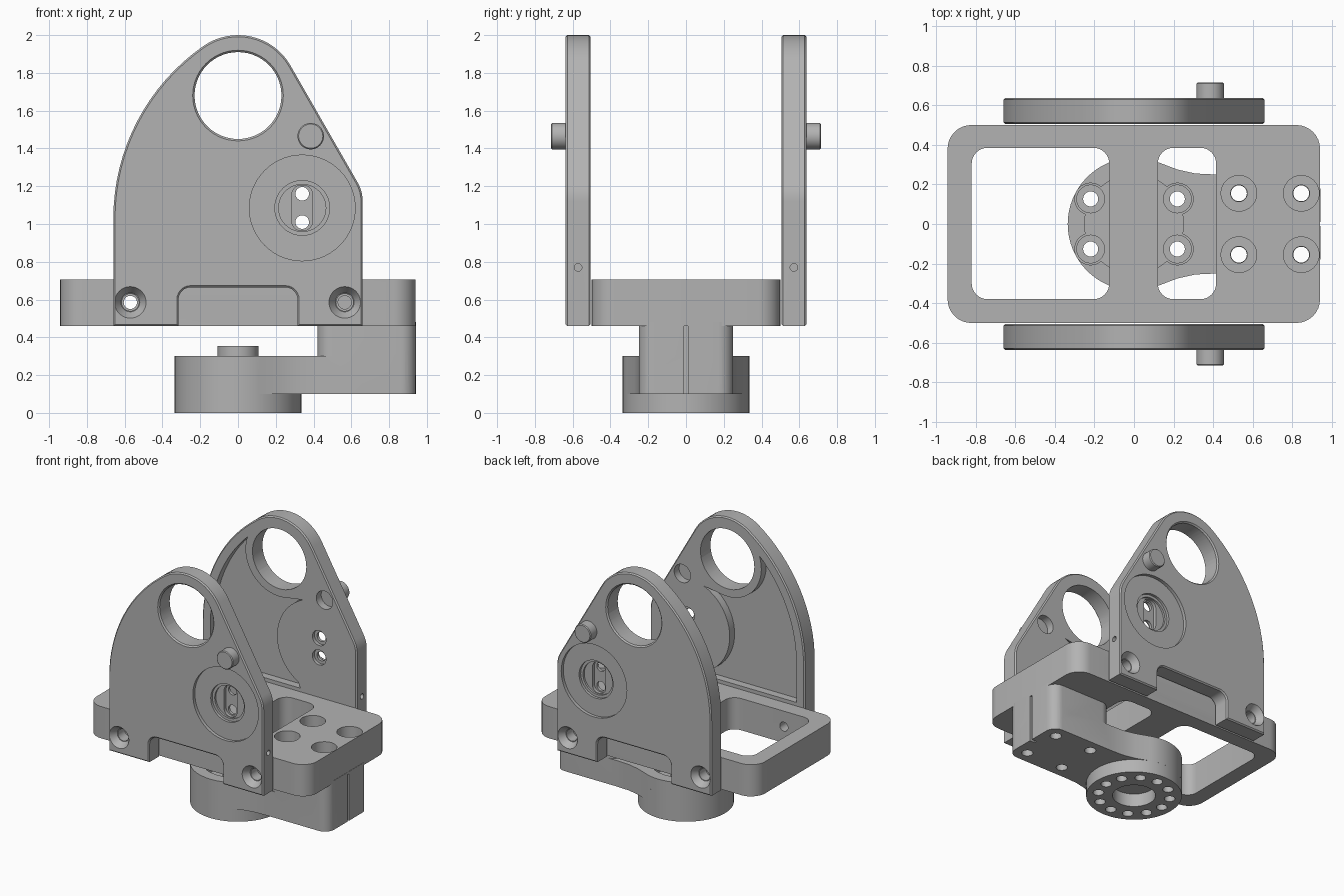
import bpy, bmesh
from math import sin, cos, pi, radians, hypot
from mathutils import Matrix, Vector

cube = bpy.data.objects.get("Cube")
if cube:
    bpy.data.objects.remove(cube)

grey = bpy.data.materials.new("machined_grey")
grey.use_nodes = True
grey.diffuse_color = (0.45, 0.45, 0.45, 1)
grey.node_tree.nodes["Principled BSDF"].inputs["Base Color"].default_value = grey.diffuse_color


def make(name, bm):
    bmesh.ops.recalc_face_normals(bm, faces=bm.faces)
    me = bpy.data.meshes.new(name)
    bm.to_mesh(me)
    bm.free()
    me.materials.append(grey)
    ob = bpy.data.objects.new(name, me)
    bpy.context.collection.objects.link(ob)
    return ob


def arc(cx, cy, r, a, b, n):
    return [(cx + r * cos(radians(a + (b - a) * i / n)),
             cy + r * sin(radians(a + (b - a) * i / n))) for i in range(n + 1)]


def rounded(x0, x1, y0, y1, r):
    corners = [(x1 - r, y1 - r), (x0 + r, y1 - r), (x0 + r, y0 + r), (x1 - r, y0 + r)]
    return [p for i, c in enumerate(corners) for p in arc(*c, r, 90 * i, 90 * i + 90, 8)]


def prism(name, pts, a, b, axis="z", bevel=0):
    """Extrude a closed profile along z (xy profile) or y (xz profile)."""
    bm = bmesh.new()
    place = lambda p, w: (p[0], p[1], w) if axis == "z" else (p[0], w, p[1])
    low = [bm.verts.new(place(p, a)) for p in pts]
    high = [bm.verts.new(place(p, b)) for p in pts]
    caps = [bm.faces.new(low), bm.faces.new(high)]
    for i in range(len(pts)):
        j = (i + 1) % len(pts)
        bm.faces.new((low[i], low[j], high[j], high[i]))
    bmesh.ops.recalc_face_normals(bm, faces=bm.faces)
    if bevel:
        bmesh.ops.bevel(bm, geom=[e for f in caps for e in f.edges], offset=bevel,
                        segments=1, affect="EDGES")
    return make(name, bm)


def cyl(name, axis, centre, r, a, b, r2=None, n=40):
    """Cylinder or cone from a to b along an axis; centre gives the other two coordinates."""
    bm = bmesh.new()
    bmesh.ops.create_cone(bm, cap_ends=True, segments=n, radius1=r,
                          radius2=r if r2 is None else r2, depth=b - a)
    u, v = centre
    w = (a + b) / 2
    turn = {"z": Matrix(), "y": Matrix.Rotation(-pi / 2, 4, "X"),
            "x": Matrix.Rotation(pi / 2, 4, "Y")}[axis]
    spot = {"z": (u, v, w), "y": (u, w, v), "x": (w, u, v)}[axis]
    bm.transform(Matrix.Translation(Vector(spot)) @ turn)
    return make(name, bm)


def finish(ob, cutters=(), unions=(), mirror=False):
    for op, tools in (("UNION", unions), ("DIFFERENCE", cutters)):
        for t in tools:
            m = ob.modifiers.new("bool", "BOOLEAN")
            m.operation, m.object, m.solver = op, t, "EXACT"
    if mirror:
        m = ob.modifiers.new("mirror", "MIRROR")
        m.use_axis = (False, True, False)
        m.use_mirror_merge = False
    bpy.context.view_layer.update()
    dg = bpy.context.evaluated_depsgraph_get()
    me = bpy.data.meshes.new_from_object(ob.evaluated_get(dg))
    ob.modifiers.clear()
    ob.data = me
    for t in list(cutters) + list(unions):
        bpy.data.objects.remove(t)
    bpy.ops.object.select_all(action="DESELECT")
    ob.select_set(True)
    bpy.context.view_layer.objects.active = ob
    bpy.ops.object.shade_smooth_by_angle(angle=radians(25))


bolts = [(x, y) for x in (0.53, 0.845) for y in (-0.155, 0.155)]

# Horizontal frame with two windows, counterbored bolts and side screw holes
frame = prism("base_frame", rounded(-0.942, 0.94, -0.5, 0.5, 0.12), 0.46, 0.705)
cuts = [prism("cut", rounded(-0.82, -0.125, -0.38, 0.385, 0.08), 0.4, 0.8),
        prism("cut", rounded(0.12, 0.415, -0.38, 0.385, 0.08), 0.4, 0.8)]
for c in bolts:
    cuts += [cyl("cut", "z", c, 0.09, 0.6, 0.8), cyl("cut", "z", c, 0.042, 0.4, 0.65)]
cuts.append(cyl("cut", "y", (-0.57, 0.585), 0.035, -0.6, 0.6))
for s in (-1, 1):
    cuts.append(cyl("cut", "y", (0.565, 0.585), 0.035, s * 0.5 - 0.08, s * 0.5 + 0.08))
finish(frame, cuts)

# Lower arm: round hub, waisted web and mounting block
side = [(0.22, 0.275), (0.31, 0.255), (0.415, 0.25)]
block = arc(0.862, 0.17, 0.08, 90, 0, 6)
upper = side + block
outline = upper + [(x, -y) for x, y in reversed(upper)] + arc(0, 0, 0.335, 291, 69, 40)
arm = prism("lower_arm", outline, 0.1, 0.3)
unions = [prism("add", rounded(0.42, 0.942, -0.25, 0.25, 0.08), 0.2, 0.48),
          cyl("add", "z", (0, 0), 0.335, 0, 0.2, n=64)]
cuts = [cyl("cut", "z", (0, 0), 0.25, 0.15, 0.4, n=64),
        cyl("cut", "z", (0, 0), 0.15, -0.1, 0.1),
        prism("cut", [(0.9, -0.01), (1, -0.01), (1, 0.01), (0.9, 0.01)], 0.09, 0.6)]
for i in range(12):
    a = i * pi / 6
    c = (0.253 * cos(a), 0.253 * sin(a))
    through = i in (1, 5, 7, 11)
    cuts.append(cyl("cut", "z", c, 0.038, -0.1, 0.2 if through else 0.08, n=24))
    if through:
        cuts += [cyl("cut", "z", c, 0.08, 0.15, 0.4), cyl("cut", "z", c, 0.07, 0.12, 0.2)]
cuts += [cyl("cut", "z", c, 0.04, 0, 0.6, n=24) for c in bolts]
finish(arm, cuts, unions)

# Round boss in the hub pocket
boss = cyl("hub_boss", "z", (0, 0), 0.108, 0.14, 0.355)
finish(boss)

# Side plates: tall arched profile with a notch in the foot
OUT, IN = -0.637, -0.505
sweep = (0.451, 1.03)
profile = arc(0, 1.68, 0.32, 30, 124.8, 16) + arc(*sweep, 1.111, 124.8, 180, 16)[1:]
profile += [(-0.66, 0.46), (-0.315, 0.46)]
profile += arc(-0.25, 0.6, 0.065, 180, 90, 6) + arc(0.25, 0.6, 0.065, 90, 0, 6)
profile += [(0.315, 0.46), (0.66, 0.46)] + arc(0.46, 1.12, 0.2, 0, 30, 6)
plate = prism("side_plates", profile, OUT, IN, "y", 0.009)

hole, pad, pin = (0, 1.68), (0.34, 1.085), (0.385, 1.465)
cuts = [cyl("cut", "y", hole, 0.23, -0.8, -0.4, n=56),
        cyl("cut", "y", hole, 0.25, OUT - 0.01, OUT + 0.012, 0.228, n=56),
        cyl("cut", "y", pin, 0.07, IN - 0.06, IN + 0.1),
        cyl("cut", "y", pad, 0.28, OUT - 0.1, OUT + 0.025, n=56),
        cyl("cut", "y", pad, 0.145, OUT - 0.1, OUT + 0.045),
        cyl("cut", "y", pad, 0.125, OUT - 0.1, OUT + 0.06),
        prism("cut", rounded(0.285, 0.395, 0.965, 1.205, 0.05), OUT - 0.1, OUT + 0.085, "y"),
        cyl("cut", "x", (-0.571, 0.77), 0.02, 0.6, 0.7, n=20)]
for dz in (-0.075, 0.075):
    c = (pad[0], pad[1] + dz)
    cuts += [cyl("cut", "y", c, 0.036, -0.8, -0.4, n=24),
             cyl("cut", "y", c, 0.058, IN - 0.025, IN + 0.1)]
for c in ((-0.57, 0.585), (0.565, 0.585)):
    cuts += [cyl("cut", "y", c, 0.09, OUT - 0.01, OUT + 0.05, 0.05),
             cyl("cut", "y", c, 0.045, -0.8, -0.4)]
# Lightening pocket on the inner face, wrapping the hole rim and the round pad
edge = [p for p in arc(*sweep, 1.04, 180, 115, 40) if hypot(p[0], p[1] - 1.68) > 0.3]
pocket = [(edge[0][0], 0.73)] + edge + arc(*hole, 0.29, 160, 275, 16)
pocket += arc(*pad, 0.36, 112, 240, 18) + [(0.18, 0.73)]
cuts.append(prism("cut", pocket, IN - 0.06, IN + 0.1, "y"))
finish(plate, cuts, mirror=True)

# Stop pins on the outer faces
pins = cyl("stop_pins", "y", pin, 0.062, -0.715, -0.6, 0.07)
pins.data.clear_geometry()
bm = bmesh.new()
bmesh.ops.create_cone(bm, cap_ends=True, segments=40, radius1=0.07, radius2=0.07, depth=0.12)
bmesh.ops.bevel(bm, geom=[e for e in bm.edges if abs(e.verts[0].co.z - e.verts[1].co.z) < 0.01],
                offset=0.006, segments=1, affect="EDGES")
bm.transform(Matrix.Translation((pin[0], -0.655, pin[1])) @ Matrix.Rotation(pi / 2, 4, "X"))
bm.to_mesh(pins.data)
bm.free()
finish(pins, mirror=True)
